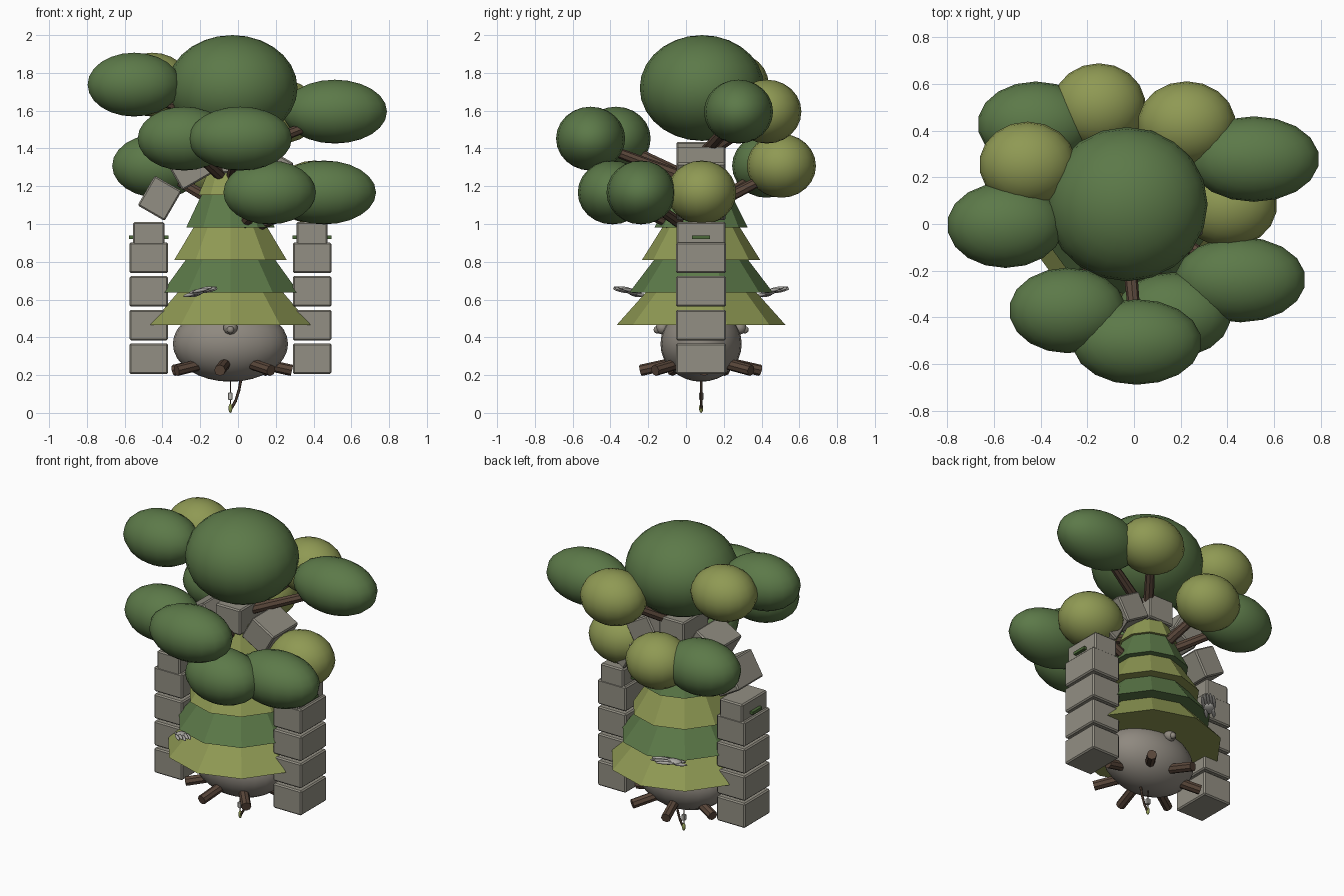
import bpy, bmesh, math
from mathutils import Vector, Matrix

if "Cube" in bpy.data.objects:
    bpy.data.objects.remove(bpy.data.objects["Cube"])

AX, AY = -0.04, 0.08   # central axis of the tree


def mat(name, rgb):
    m = bpy.data.materials.new(name)
    m.diffuse_color = (*rgb, 1)
    m.use_nodes = True
    m.node_tree.nodes["Principled BSDF"].inputs["Base Color"].default_value = m.diffuse_color
    return m


GREEN = mat("leaf green", (0.107, 0.192, 0.066))
OLIVE = mat("olive green", (0.275, 0.320, 0.088))
STONE = mat("stone grey", (0.290, 0.275, 0.228))
ROCK = mat("boulder grey", (0.275, 0.250, 0.215))
BROWN = mat("bark brown", (0.100, 0.062, 0.042))
PALE = mat("pale grey", (0.46, 0.45, 0.42))
MOSS = mat("moss green", (0.07, 0.14, 0.04))


def finish(name, bm, material, smooth=False):
    me = bpy.data.meshes.new(name)
    bm.normal_update()
    bm.to_mesh(me)
    bm.free()
    ob = bpy.data.objects.new(name, me)
    bpy.context.collection.objects.link(ob)
    me.materials.append(material)
    if smooth:
        for p in me.polygons:
            p.use_smooth = True
    return ob


def ellipsoid(name, loc, radii, material, seg=18, rings=12, rot=None):
    bm = bmesh.new()
    bmesh.ops.create_uvsphere(bm, u_segments=seg, v_segments=rings, radius=1)
    m = Matrix.Translation(loc) @ (rot or Matrix()) @ Matrix.Diagonal((*radii, 1))
    bm.transform(m)
    return finish(name, bm, material, True)


def rod(name, a, b, r1, r2, material, sides=8):
    a, b = Vector(a), Vector(b)
    bm = bmesh.new()
    bmesh.ops.create_cone(bm, cap_ends=True, segments=sides, radius1=r1,
                          radius2=r2, depth=(b - a).length)
    q = (b - a).to_track_quat('Z', 'Y').to_matrix().to_4x4()
    bm.transform(Matrix.Translation((a + b) / 2) @ q)
    return finish(name, bm, material)


def block(name, loc, size, material, angle=0, bevel=0.008):
    bm = bmesh.new()
    bmesh.ops.create_cube(bm, size=1)
    bm.transform(Matrix.Diagonal((*size, 1)))
    if bevel:
        bmesh.ops.bevel(bm, geom=bm.edges[:], offset=bevel, segments=1, affect='EDGES')
    bm.transform(Matrix.Translation(loc) @ Matrix.Rotation(angle, 4, 'Y'))
    return finish(name, bm, material)


# boulder base with small pebbles front and back
ellipsoid("boulder", (AX, AY, 0.365), (0.305, 0.215, 0.2), ROCK, 24, 16)
for s in (-1, 1):
    ellipsoid("pebble", (AX, AY + s * 0.205, 0.45), (0.038, 0.035, 0.035), ROCK, 12, 8)
    ellipsoid("small_pebble", (AX, AY + s * 0.232, 0.44), (0.02, 0.02, 0.02), ROCK, 10, 6)

# root stubs around the boulder
for i in range(7):
    a = math.radians(260 + i * 360 / 7)
    c, s = math.cos(a), math.sin(a)
    rod("root_stub", (AX + 0.12 * c, AY + 0.12 * s, 0.27),
        (AX + 0.325 * c, AY + 0.325 * s, 0.225), 0.03, 0.03, BROWN)

# stacked skirt tiers
for i in range(5):
    r = 0.4475 - 0.067 * i
    z = 0.465 + 0.172 * i
    top = z + (0.2 if i < 4 else 0.16)
    tier = rod("skirt_tier", (0, 0, z), (0, 0, top), r, r * 0.6,
               OLIVE if i % 2 == 0 else GREEN, 10)
    tier.data.transform(Matrix.Translation((AX, AY, 0)))

# side columns and the arch that joins them
R = 0.4325
for s in (-1, 1):
    x = AX + s * R
    for k in range(4):
        block("column_block", (x, AY, 0.287 + 0.178 * k), (0.205, 0.265, 0.162), STONE)
    block("moss_bar", (x, AY, 0.93), (0.207, 0.095, 0.018), MOSS, 0, 0)
for k in range(7):
    t = math.radians(30 * k)
    block("arch_block", (AX - R * math.cos(t), AY, 0.92 + R * math.sin(t)),
          (0.165, 0.26, 0.182), STONE, t)

# crown and leaf clusters, each on its own branch
ellipsoid("crown", (-0.03, 0.085, 1.72), (0.345, 0.33, 0.28), GREEN, 20, 14)
clusters = [
    (0.455, -0.238, 1.167, 0.28, GREEN), (0.167, -0.39, 1.167, 0.248, GREEN),
    (0.405, 0.083, 1.167, 0.208, OLIVE),
    (-0.42, 0.427, 1.308, 0.25, GREEN), (-0.15, 0.505, 1.308, 0.2, OLIVE),
    (0.012, -0.505, 1.452, 0.277, GREEN), (-0.285, -0.37, 1.452, 0.25, GREEN),
    (0.513, 0.278, 1.595, 0.28, GREEN), (0.225, 0.428, 1.595, 0.21, OLIVE),
    (-0.55, -0.005, 1.738, 0.25, GREEN), (-0.455, 0.255, 1.738, 0.208, OLIVE),
]
for x, y, z, rx, m in clusters:
    ellipsoid("leaf_cluster", (x, y, z), (rx, 0.183, 0.169), m)
    rod("branch", (AX, AY, z - 0.24), (x, y, z - 0.02), 0.034, 0.024, BROWN)

# pale finger-like tufts, mirrored front and back
for s in (-1, 1):
    d = Vector((0.17, s * 0.17, 0.04)).normalized()
    side = Vector((-d.y, d.x, 0)).normalized()
    rot = d.to_track_quat('X', 'Z').to_matrix().to_4x4()
    base = Vector((-0.19, AY + s * 0.385, 0.645))
    ellipsoid("tuft_palm", base - d * 0.04, (0.05, 0.034, 0.015), PALE, 12, 8, rot)
    for k in range(5):
        u = k - 2
        p = base + side * u * 0.017 + d * (0.045 - 0.012 * abs(u)) + Vector((0, 0, 0.006 * (k % 2)))
        ellipsoid("tuft_finger", p, (0.062, 0.01, 0.01), PALE, 10, 6, rot)
    for k in (-1, 1):
        p = base - d * 0.075 + side * k * 0.022 - Vector((0, 0, 0.008))
        ellipsoid("tuft_thumb", p, (0.045, 0.011, 0.01), PALE, 10, 6, rot)

# hanging root, cord and charm beneath the boulder
path = [(0.02, 0.2), (0.005, 0.12), (-0.012, 0.065), (-0.04, 0.015)]
for (x1, z1), (x2, z2) in zip(path, path[1:]):
    rod("hanging_root", (x1, AY, z1), (x2, AY, z2), 0.008, 0.007, BROWN, 6)
rod("cord", (AX, AY, 0.18), (AX, AY, 0.02), 0.003, 0.003, BROWN, 6)
block("charm", (AX, AY, 0.088), (0.024, 0.024, 0.038), PALE, 0, 0.003)
ellipsoid("cord_bead", (AX, AY, 0.025), (0.011, 0.011, 0.025), OLIVE, 10, 6)
